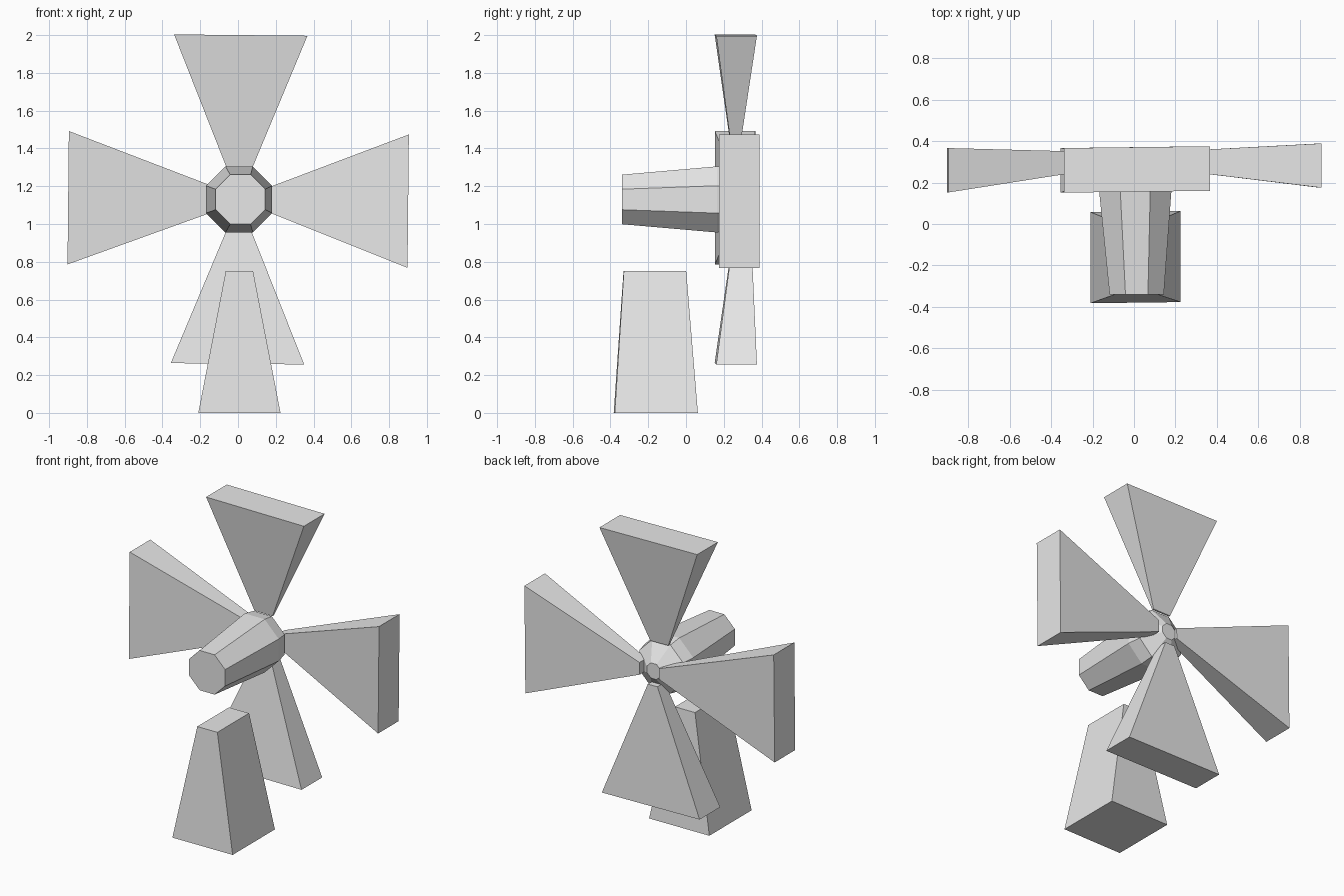
import bpy, bmesh, math
from mathutils import Vector

cube = bpy.data.objects.get("Cube")
if cube:
    bpy.data.objects.remove(cube, do_unlink=True)

grey = bpy.data.materials.new("light_grey")
grey.use_nodes = True
COLOUR = (0.8, 0.8, 0.8, 1)
grey.diffuse_color = COLOUR
grey.node_tree.nodes["Principled BSDF"].inputs["Base Color"].default_value = COLOUR

HUB_Z = 1.13
YAW, ROLL = 0.0125, 0.01   # the whole model stands very slightly askew


def loft(name, rings):
    """Join equal-sized rings of points with flat faces and cap both ends."""
    bm = bmesh.new()
    loops = [[bm.verts.new(p) for p in ring] for ring in rings]
    n = len(loops[0])
    for a, b in zip(loops, loops[1:]):
        for i in range(n):
            j = (i + 1) % n
            bm.faces.new((a[i], a[j], b[j], b[i]))
    bm.faces.new(loops[0])
    bm.faces.new(loops[-1])
    bmesh.ops.recalc_face_normals(bm, faces=bm.faces)
    mesh = bpy.data.meshes.new(name)
    bm.to_mesh(mesh)
    bm.free()
    mesh.materials.append(grey)
    obj = bpy.data.objects.new(name, mesh)
    bpy.context.collection.objects.link(obj)
    return obj


def skew(x, y, z):
    """Apply the slight yaw and roll about the hub."""
    return Vector((x + ROLL * z + 0.006, y + YAW * x, HUB_Z + z - ROLL * x))


def quad(x0, x1, y0, y1, z):
    return [(x0, y0 + YAW * x0, z), (x1, y0 + YAW * x1, z),
            (x1, y1 + YAW * x1, z), (x0, y1 + YAW * x0, z)]


# Tapered tower
loft("tower", [quad(-0.21, 0.225, -0.38, 0.06, 0),
               quad(-0.065, 0.08, -0.33, 0.0, 0.75)])

# Eight-sided hub: y, apothem, x centre
hub_rings = []
for y, apothem, cx in ((-0.34, 0.131, 0.013), (0.165, 0.175, 0.006),
                       (0.25, 0.16, 0.005), (0.33, 0.05, 0.004)):
    r = apothem / math.cos(math.pi / 8)
    hub_rings.append([(cx + r * math.cos(a), y, HUB_Z + r * math.sin(a))
                      for a in ((i + 0.5) * math.pi / 4 for i in range(8))])
loft("hub", hub_rings)

# Wedge blades: name, angle, (distance, half width, front y, back y) inner and outer
BLADES = (
    ("top_blade", 90, (0.16, 0.065, 0.255, 0.267), (0.87, 0.353, 0.156, 0.371)),
    ("bottom_blade", 270, (0.09, 0.035, 0.265, 0.34), (0.87, 0.353, 0.156, 0.371)),
    ("left_blade", 0, (0.09, 0.04, 0.272, 0.345), (0.895, 0.353, 0.164, 0.378)),
    ("right_blade", 180, (0.05, 0.035, 0.287, 0.345), (0.905, 0.353, 0.164, 0.378)),
)
for name, degrees, inner, outer in BLADES:
    c, s = math.cos(math.radians(degrees)), math.sin(math.radians(degrees))
    rings = []
    for d, w, front, back in (inner, outer):
        rings.append([skew(d * c - t * s, y, d * s + t * c)
                      for t, y in ((-w, front), (w, front), (w, back), (-w, back))])
    loft(name, rings)
